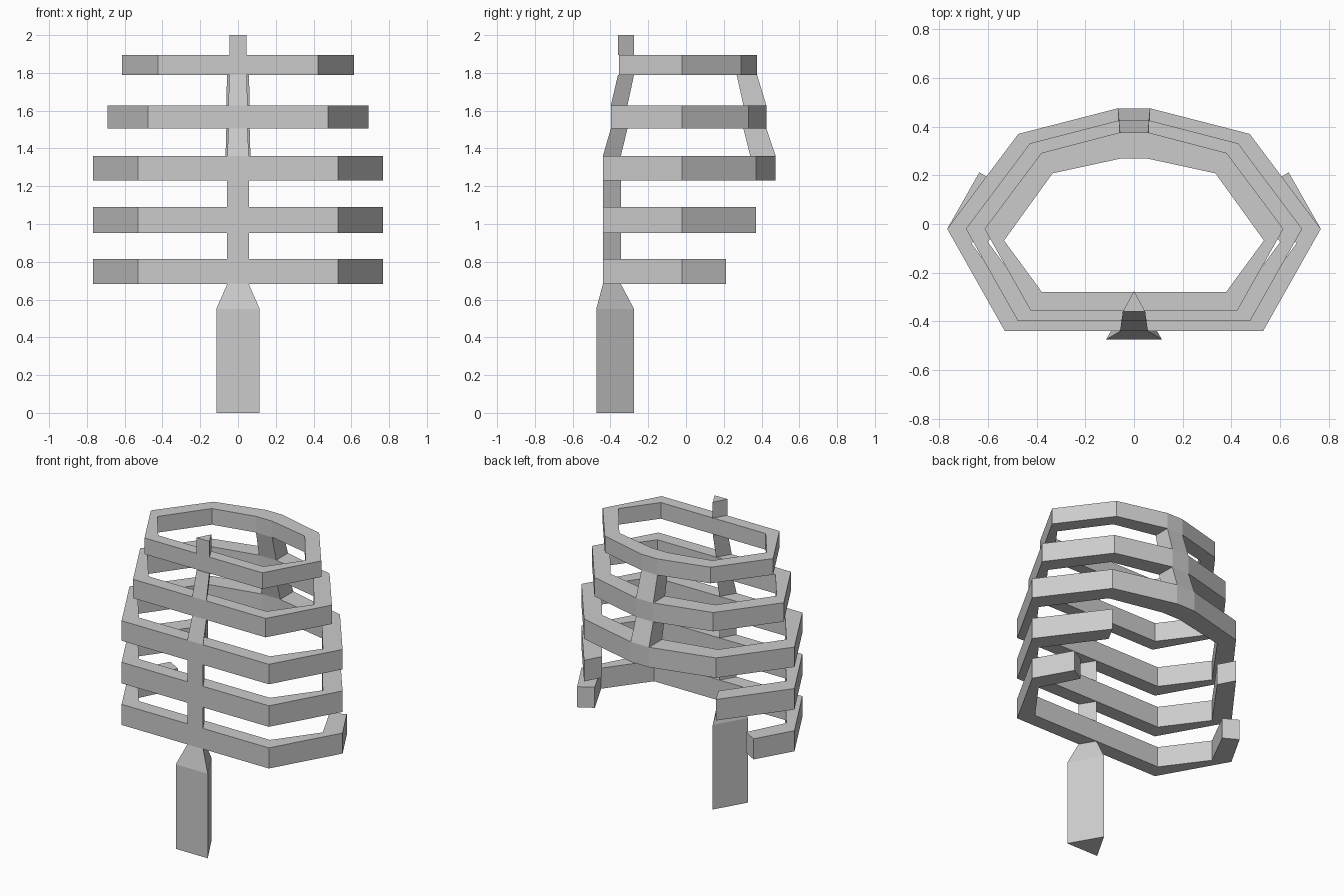
import bpy, bmesh

if "Cube" in bpy.data.objects:
    bpy.data.objects.remove(bpy.data.objects["Cube"])

# Half outlines of a full-size rib, from the flat front round to the far side
OUTER = [(0.53, -0.44), (0.767, -0.02), (0.475, 0.37), (0.066, 0.475)]
INNER = [(0.472, -0.345), (0.667, -0.08), (0.418, 0.265), (0.066, 0.34)]


def scaled(points, s):
    # Scale about the y = -0.02 line, keeping the narrow closing facet nearly constant
    return [((x * s if x > 0.1 else x * (0.4 + 0.6 * s)), -0.02 + (y + 0.02) * s)
            for x, y in points]


def finish(name, bm):
    bmesh.ops.recalc_face_normals(bm, faces=bm.faces[:])
    mesh = bpy.data.meshes.new(name)
    bm.to_mesh(mesh)
    bm.free()
    obj = bpy.data.objects.new(name, mesh)
    bpy.context.collection.objects.link(obj)
    return obj


def loft(name, sections, closed=False):
    """Skin a run of equal-sided sections; cap the ends unless it is a loop."""
    bm = bmesh.new()
    rings = [[bm.verts.new(p) for p in sec] for sec in sections]
    n = len(rings[0])
    pairs = list(zip(rings, rings[1:]))
    if closed:
        pairs.append((rings[-1], rings[0]))
    else:
        bm.faces.new(rings[0])
        bm.faces.new(rings[-1])
    for a, b in pairs:
        for i in range(n):
            j = (i + 1) % n
            bm.faces.new((a[i], a[j], b[j], b[i]))
    return finish(name, bm)


def rib(name, z0, z1, outer, inner, closed):
    half = [[(ox, oy, z0), (ox, oy, z1), (ix, iy, z1), (ix, iy, z0)]
            for (ox, oy), (ix, iy) in zip(outer, inner)]
    left = [[(-x, y, z) for x, y, z in sec] for sec in reversed(half)]
    return loft(name, left + half, closed)


def wedge(w, front, back, z):
    # Triangular vertebra section: flat at the front, pointed inward
    return [(-w, front, z), (w, front, z), (0, back, z)]


def bar(s, z):
    # Four-sided breast bar section fitted to a rib of scale s
    (ox, oy), (ix, iy) = scaled(OUTER, s)[-1], scaled(INNER, s)[-1]
    return [(-ox, oy, z), (ox, oy, z), (ix, iy, z), (-ix, iy, z)]


# Closed ribs
for name, z0, z1, s in [("upper_rib", 1.79, 1.895, 0.8),
                        ("second_rib", 1.505, 1.628, 0.9),
                        ("third_rib", 1.23, 1.36, 1.0)]:
    rib(name, z0, z1, scaled(OUTER, s), scaled(INNER, s), True)

# Open ribs
rib("fourth_rib", 0.953, 1.09, OUTER[:3], INNER[:3], False)
rib("lowest_rib", 0.682, 0.816, OUTER[:2] + [(0.635, 0.212)],
    INNER[:2] + [(0.545, 0.16)], False)

# Spine pieces between the ribs
T, M, F = (0.046, -0.36, -0.275), (0.051, -0.398, -0.31), (0.057, -0.44, -0.345)
for name, a, z0, b, z1 in [("spine_top", T, 1.895, T, 2.0),
                           ("spine_upper", M, 1.628, T, 1.79),
                           ("spine_mid", F, 1.36, M, 1.505),
                           ("spine_lower", F, 1.09, F, 1.23),
                           ("spine_base", F, 0.816, F, 0.953)]:
    loft(name, [wedge(*a, z0), wedge(*b, z1)])

# Thick lower spine stub
loft("lower_spine", [wedge(0.115, -0.475, -0.275, 0), wedge(0.115, -0.475, -0.275, 0.55),
                     wedge(*F, 0.682)])

# Breast bar joining the closed ribs
loft("breast_bar_upper", [bar(0.9, 1.628), bar(0.8, 1.79)])
loft("breast_bar_lower", [bar(1.0, 1.36), bar(0.9, 1.505)])
